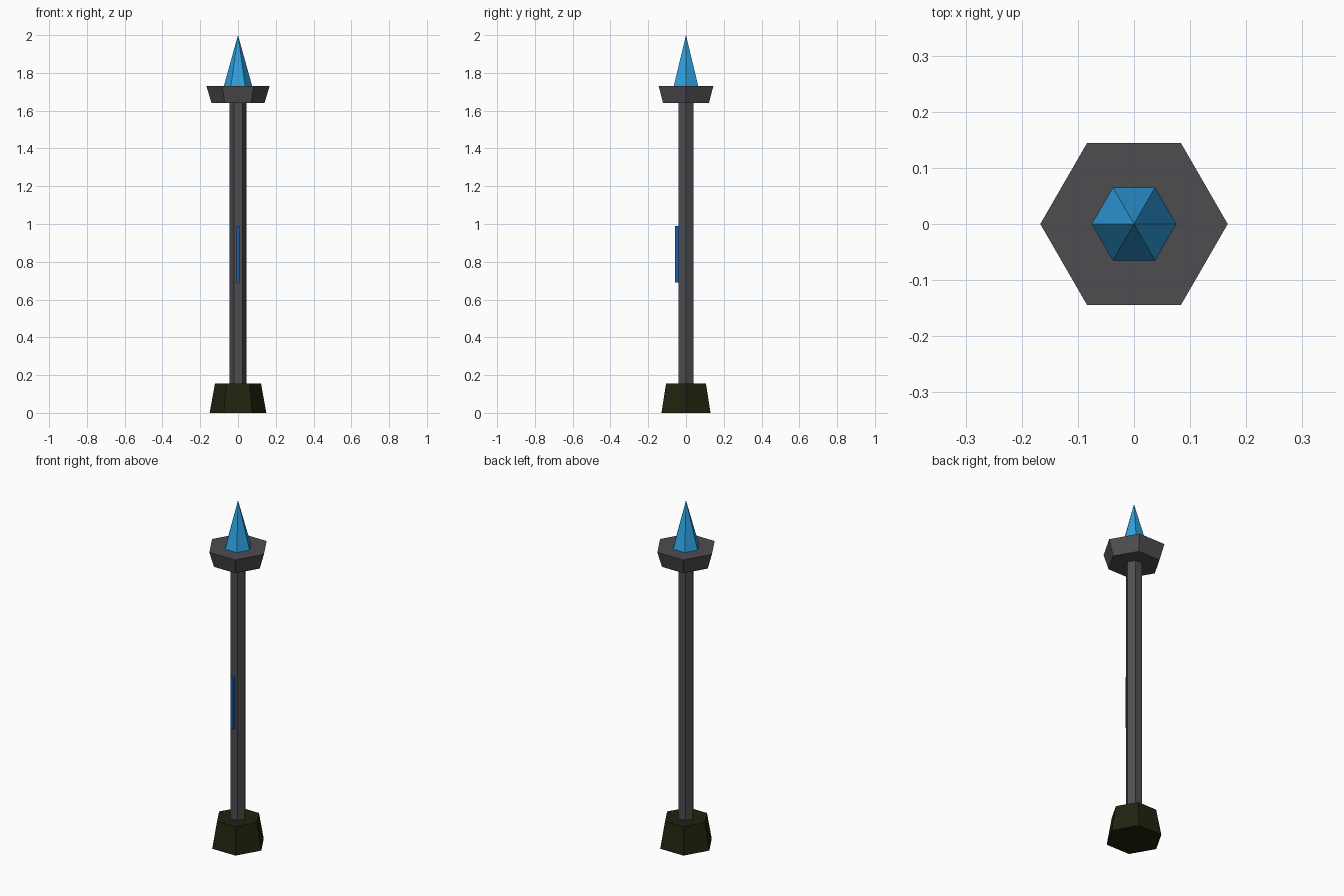
import bpy
import bmesh
from math import cos, sin, tau

cube = bpy.data.objects.get("Cube")
if cube:
    bpy.data.objects.remove(cube, do_unlink=True)


def material(name, rgb):
    mat = bpy.data.materials.new(name)
    mat.use_nodes = True
    mat.diffuse_color = (*rgb, 1)
    mat.node_tree.nodes["Principled BSDF"].inputs["Base Color"].default_value = (*rgb, 1)
    return mat


def add_object(name, bm, mat):
    bmesh.ops.recalc_face_normals(bm, faces=bm.faces)
    mesh = bpy.data.meshes.new(name)
    bm.to_mesh(mesh)
    bm.free()
    mesh.materials.append(mat)
    obj = bpy.data.objects.new(name, mesh)
    bpy.context.collection.objects.link(obj)
    return obj


def hexagon(name, bottom, top, r_bottom, r_top, mat):
    """Six-sided tapered prism, or a pyramid when r_top is zero; corners on the x axis."""
    bm = bmesh.new()

    def ring(radius, z):
        return [bm.verts.new((radius * cos(tau * i / 6), radius * sin(tau * i / 6), z))
                for i in range(6)]

    low = ring(r_bottom, bottom)
    bm.faces.new(low)
    if r_top:
        high = ring(r_top, top)
        bm.faces.new(high)
        for i in range(6):
            j = (i + 1) % 6
            bm.faces.new((low[i], low[j], high[j], high[i]))
    else:
        tip = bm.verts.new((0, 0, top))
        for i in range(6):
            bm.faces.new((low[i], low[(i + 1) % 6], tip))
    return add_object(name, bm, mat)


def box(name, low, high, mat):
    bm = bmesh.new()
    bmesh.ops.create_cube(bm, size=1)
    for v in bm.verts:
        v.co = [(a + b) / 2 + c * (b - a) for a, b, c in zip(low, high, v.co)]
    return add_object(name, bm, mat)


stone = material("dark grey stone", (0.075, 0.075, 0.082))
olive = material("dark olive", (0.016, 0.016, 0.005))
crystal = material("bright blue crystal", (0.028, 0.35, 0.74))
rune = material("deep blue", (0.012, 0.11, 0.42))

# Pillar from the ground up
hexagon("base", 0, 0.155, 0.15, 0.122, olive)
hexagon("shaft", 0.155, 1.64, 0.045, 0.045, stone)
hexagon("capital", 1.64, 1.73, 0.14, 0.167, stone)
hexagon("crystal_spire", 1.73, 2.0, 0.075, 0, crystal)

# Glowing strip on the front of the shaft
box("front_strip", (-0.009, -0.058, 0.69), (0.009, -0.038, 0.99), rune)
